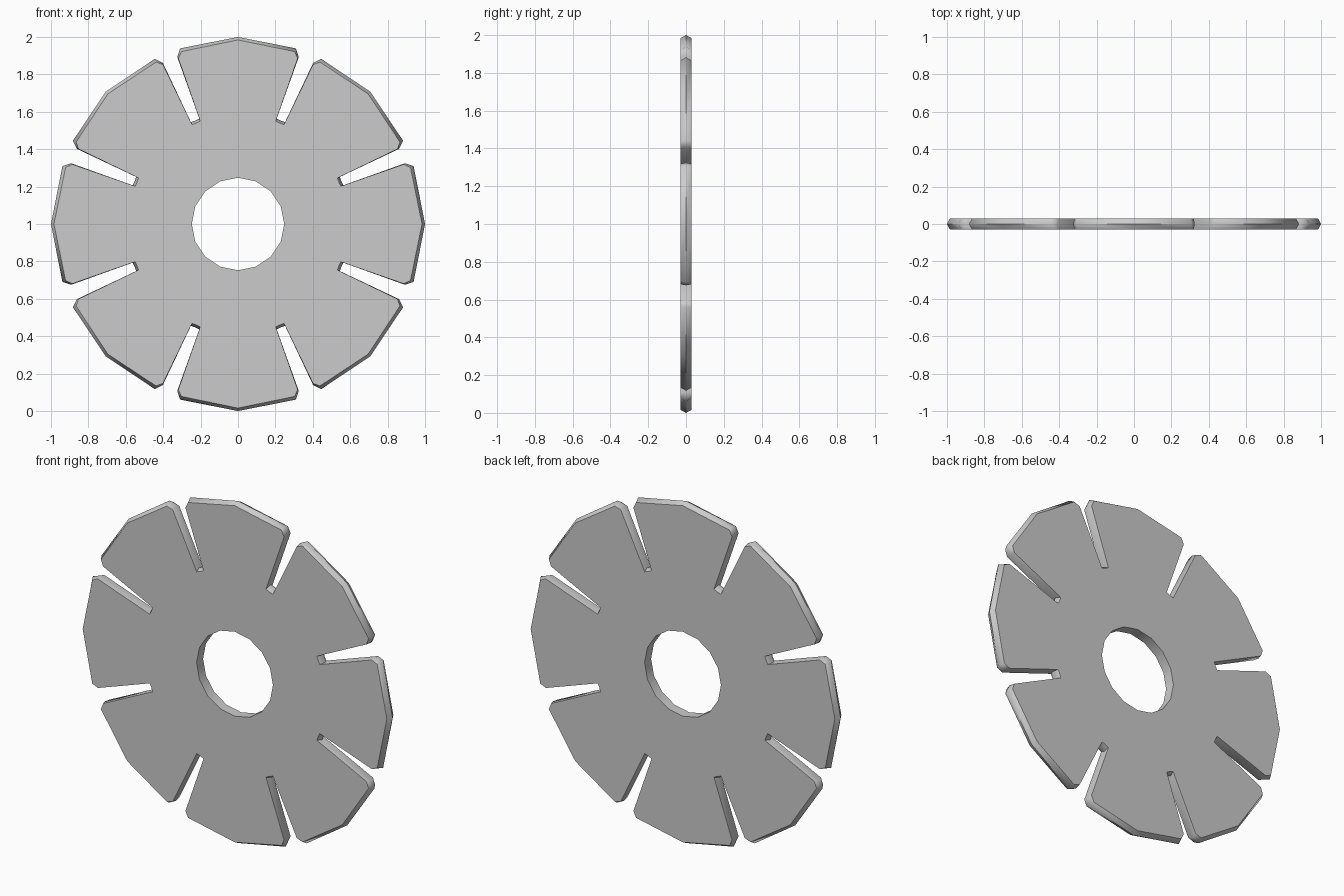
import bpy, bmesh
from math import sin, cos, pi
from mathutils import Vector, Matrix

if "Cube" in bpy.data.objects:
    bpy.data.objects.remove(bpy.data.objects["Cube"])

HALF = 0.03      # half thickness
HOLE_R = 0.247

# Half of one 45 degree lobe, from slot middle to lobe tip (x, z)
ridge = [(0.229, 0.5525), (0.207, 0.563), (0.325, 0.893), (0.309, 0.939), (0, 1.0)]
face = [(0.2235, 0.5395), (0.202, 0.550), (0.319, 0.886), (0.302, 0.922), (0, 0.984)]


def full(half):
    return half + [(-x, z) for x, z in reversed(half[:-1])]


ridge, face = full(ridge), full(face)
hole = [(HOLE_R * sin(a), HOLE_R * cos(a)) for a in (pi / 8, 0, -pi / 8)]

bm = bmesh.new()
for k in range(8):
    rot = Matrix.Rotation(k * pi / 4, 4, 'Y')

    def ring(points, y):
        return [bm.verts.new(rot @ Vector((x, y, z)) + Vector((0, 0, 1))) for x, z in points]

    mid = ring(ridge, 0)
    front, back = ring(face, -HALF), ring(face, HALF)
    hole_f, hole_b = ring(hole, -HALF), ring(hole, HALF)
    # flat sides of the lobe
    bm.faces.new(front + hole_f[::-1])
    bm.faces.new(back + hole_b[::-1])
    # ridged rim and plain bore wall
    for a, b in ((front, mid), (mid, back), (hole_f, hole_b)):
        for i in range(len(a) - 1):
            bm.faces.new((a[i], a[i + 1], b[i + 1], b[i]))

bmesh.ops.remove_doubles(bm, verts=bm.verts, dist=0.002)
bmesh.ops.recalc_face_normals(bm, faces=bm.faces)
# split the concave lobe faces cleanly
bmesh.ops.triangulate(bm, faces=[f for f in bm.faces if len(f.verts) > 4])

mesh = bpy.data.meshes.new("slotted_disc")
bm.to_mesh(mesh)
bm.free()
disc = bpy.data.objects.new("slotted_disc", mesh)
bpy.context.collection.objects.link(disc)
bpy.context.view_layer.objects.active = disc
disc.select_set(True)
bpy.ops.object.shade_smooth_by_angle(angle=0.96)
